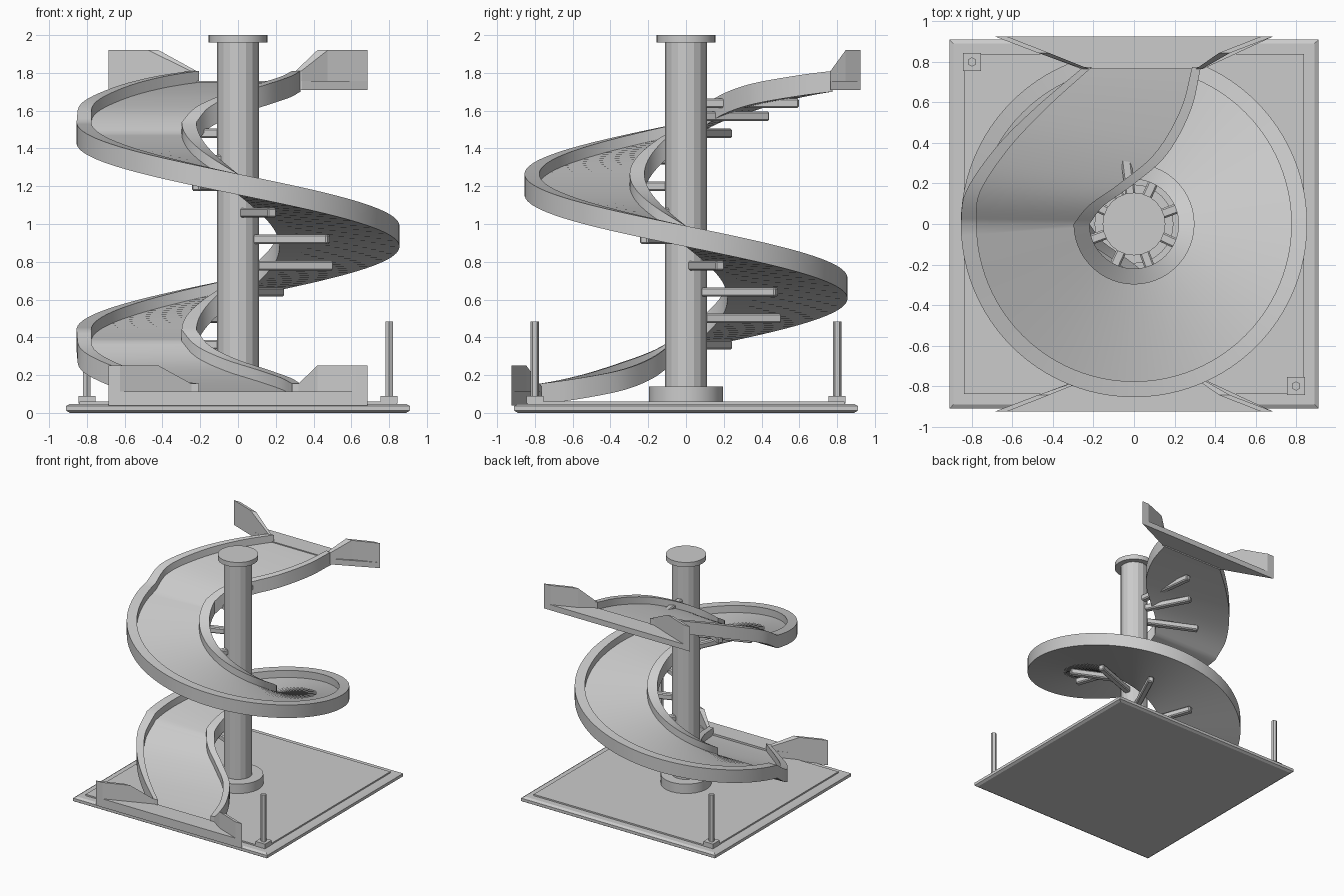
import bpy, bmesh, math
from mathutils import Vector

cube = bpy.data.objects.get("Cube")
if cube:
    bpy.data.objects.remove(cube, do_unlink=True)

grey = bpy.data.materials.new("light_grey")
grey.use_nodes = True
colour = (0.6, 0.6, 0.6, 1)
grey.diffuse_color = colour
grey.node_tree.nodes["Principled BSDF"].inputs["Base Color"].default_value = colour


def loft(name, rings, smooth=False):
    """Skin a list of equal-sized rings and cap both ends."""
    bm = bmesh.new()
    loops = [[bm.verts.new(p) for p in ring] for ring in rings]
    n = len(loops[0])
    for a, b in zip(loops, loops[1:]):
        for i in range(n):
            j = (i + 1) % n
            bm.faces.new((a[i], a[j], b[j], b[i]))
    bm.faces.new(loops[0])
    bm.faces.new(loops[-1])
    bmesh.ops.recalc_face_normals(bm, faces=bm.faces)
    mesh = bpy.data.meshes.new(name)
    bm.to_mesh(mesh)
    bm.free()
    mesh.materials.append(grey)
    obj = bpy.data.objects.new(name, mesh)
    bpy.context.collection.objects.link(obj)
    if smooth:
        bpy.ops.object.select_all(action='DESELECT')
        obj.select_set(True)
        bpy.context.view_layer.objects.active = obj
        bpy.ops.object.shade_smooth_by_angle(angle=math.radians(30))
    return obj


def polygon(r, z, sides, x=0, y=0, turn=0):
    return [(x + r * math.cos(turn + math.tau * i / sides),
             y + r * math.sin(turn + math.tau * i / sides), z) for i in range(sides)]


def square(h, z, x=0, y=0):
    return polygon(h * math.sqrt(2), z, 4, x, y, math.pi / 4)


def spline(pts, t):
    """Smooth curve through the points, t from 0 to 1."""
    p = [Vector(q) for q in pts]
    p = [2 * p[0] - p[1]] + p + [2 * p[-1] - p[-2]]
    f = t * (len(pts) - 1)
    i = min(int(f), len(pts) - 2)
    f -= i
    a, b, c, d = p[i:i + 4]
    return 0.5 * (2 * b + (c - a) * f + (2 * a - 5 * b + 4 * c - d) * f ** 2
                  + (3 * b - a - 3 * c + d) * f ** 3)


# Base plate with chamfered edge and raised panel
loft("base_plate", [square(h, z) for h, z in
                    ((.89, 0), (.91, .012), (.91, .036), (.89, .048))])
loft("base_panel", [square(.84, .04), square(.84, .06)])

# Central column with collar and cap
loft("column", [polygon(.11, z, 16) for z in (.05, 1.97)])
loft("column_collar", [polygon(.195, z, 24) for z in (.05, .14)], True)
loft("column_cap", [polygon(.155, z, 24) for z in (1.96, 2)], True)

# Corner pegs
for name, x, y in (("back_right", -.8, .8), ("front_left", .8, -.8)):
    loft(name + "_peg_foot", [square(.045, z, x, y) for z in (.05, .09)])
    loft(name + "_peg", [polygon(.023, z, 6, x, y, math.pi / 6) for z in (.08, .485)])

# Spiral slide: each station is a channel cross-section between two plan points
R_OUT, R_IN, HALF = .855, .22, .055
TOP, LOW, PITCH = 1.485, .385, 1.1
outer_run = [(-R_OUT, 0), (-.83, .16), (-.68, .38), (-.48, .58), (-.25, .775)]
inner_run = [(-R_IN, 0), (-.15, .09), (-.01, .19), (.16, .34), (.28, .56), (.33, .775)]


def channel(o, i, z, wall):
    o, i = Vector(o), Vector(i)
    d = (i - o).normalized() * wall
    up, low, floor = z + HALF, z - HALF, z - .005
    return [(*o, up), (*o, low), (*i, low), (*i, up),
            (*(i - d), up), (*(i - d), floor), (*(o + d), floor), (*(o + d), up)]


def run_out(s, z0, z1, side):
    """Section of the straightened entry (side 1) or exit (side -1)."""
    o, i = spline(outer_run, s), spline(inner_run, s)
    o.y *= side
    i.y *= side
    return channel(o, i, z0 + (z1 - z0) * s * (1.6 - .6 * s), .078 - .035 * s)


STEPS, TURN = 24, 96
rings = [run_out(1 - k / STEPS, TOP, 1.755, 1) for k in range(STEPS)]
for k in range(TURN + 1):
    a = math.pi + math.tau * k / TURN
    c, s = math.cos(a), math.sin(a)
    rings.append(channel((R_OUT * c, R_OUT * s), (R_IN * c, R_IN * s),
                         TOP - PITCH * k / TURN, .078))
rings += [run_out(k / STEPS, LOW, .1, -1) for k in range(1, STEPS + 1)]
loft("spiral_slide", rings, True)

# Flared landings with side wings at the top and bottom of the slide
for name, side, z, floor in (("entry", 1, 1.71, 1.757), ("exit", -1, .04, .112)):
    plan = [(-.26, .765), (.34, .765), (.685, .925), (-.685, .925)]
    loft(name + "_landing", [[(x, y * side, h) for x, y in plan] for h in (z, floor)])
    for hand, d, start in (("left", 1, .335), ("right", -1, .25)):
        wing = []
        for x, y, h, w in ((start, .765, .1, .03), (.475, .845, .21, .055),
                           (.685, .925, .21, .06)):
            wing.append([(d * x, side * y, z), (d * x, side * y, z + h),
                         (d * (x - w), side * y, z + h), (d * (x - w), side * y, z)])
        loft(f"{name}_{hand}_wing", wing)

# Support arms stepping down around the column
arms = [(.92 - .14 * k, -25 + 45 * k, .53) for k in range(-4, 5)]
arms += [(1.57, 118, .49), (1.64, 97, .6)]
for n, (z, deg, reach) in enumerate(arms):
    arm = loft(f"support_arm_{n + 1}",
               [[(r, y, h) for y, h in ((-.025, -.025), (.025, -.025),
                                        (.025, .025), (-.025, .025))]
                for r in (.08, reach)])
    arm.location.z = z
    arm.rotation_euler.z = math.radians(deg)
    bevel = arm.modifiers.new("soft_edges", 'BEVEL')
    bevel.width = .008
    bevel.segments = 1
